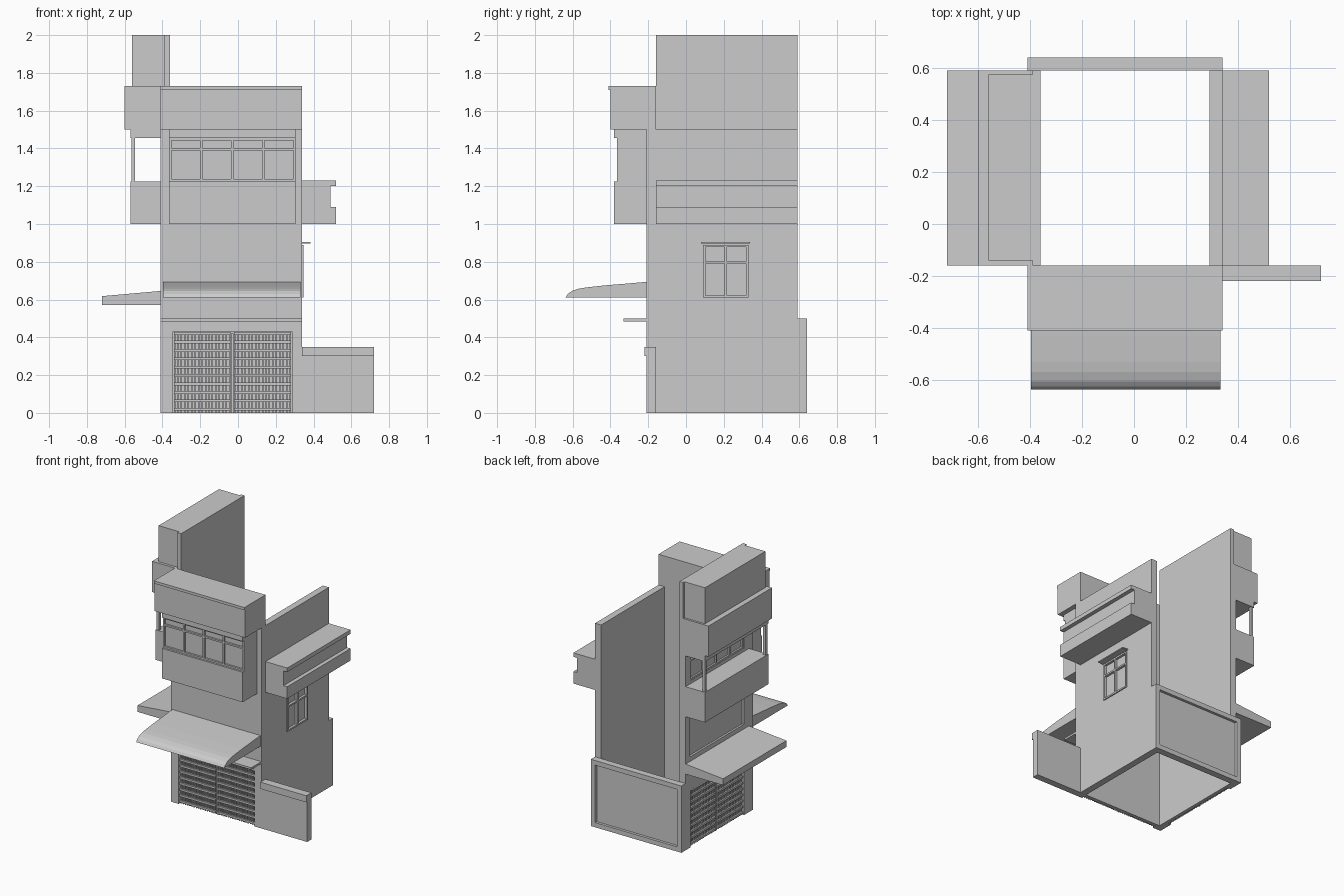
import bpy, bmesh
from mathutils import Vector, Matrix

if "Cube" in bpy.data.objects:
    bpy.data.objects.remove(bpy.data.objects["Cube"])


def mesh_object(name, bm):
    bmesh.ops.recalc_face_normals(bm, faces=bm.faces)
    me = bpy.data.meshes.new(name)
    bm.to_mesh(me)
    bm.free()
    ob = bpy.data.objects.new(name, me)
    bpy.context.collection.objects.link(ob)
    return ob


def add_box(bm, x, y, z):
    size = Vector((x[1] - x[0], y[1] - y[0], z[1] - z[0]))
    mid = Vector((x[0] + x[1], y[0] + y[1], z[0] + z[1])) / 2
    bmesh.ops.create_cube(bm, size=1, matrix=Matrix.Translation(mid) @ Matrix.Diagonal((*size, 1)))


def boxes(name, *items):
    bm = bmesh.new()
    for it in items:
        add_box(bm, *it)
    return mesh_object(name, bm)


def extrude_profile(name, pts, axis, lo, hi):
    """Profile points are (horizontal, z); axis is the direction of extrusion."""
    bm = bmesh.new()
    place = (lambda p, t: (t, p[0], p[1])) if axis == 'x' else (lambda p, t: (p[0], t, p[1]))
    a = [bm.verts.new(place(p, lo)) for p in pts]
    b = [bm.verts.new(place(p, hi)) for p in pts]
    bm.faces.new(a)
    bm.faces.new(b)
    for i in range(len(pts)):
        j = (i + 1) % len(pts)
        bm.faces.new((a[i], a[j], b[j], b[i]))
    return mesh_object(name, bm)


def carve(ob, *items):
    """Cut box-shaped recesses into a wall."""
    cutter = boxes("cutter", *items)
    mod = ob.modifiers.new("recess", 'BOOLEAN')
    mod.operation = 'DIFFERENCE'
    mod.solver = 'EXACT'
    mod.object = cutter
    bpy.context.view_layer.update()
    dg = bpy.context.evaluated_depsgraph_get()
    me = bpy.data.meshes.new_from_object(ob.evaluated_get(dg))
    ob.modifiers.clear()
    ob.data = me
    bpy.data.objects.remove(cutter)


def side(h, depth, z, on_x):
    """Box described along a wall: h along it, depth across it."""
    return (depth, h, z) if on_x else (h, depth, z)


def lattice_gate(name, h0, h1, d0, d1, on_x):
    mid_d = (d0 + d1) / 2
    items = []
    half = (h1 - h0) / 2
    for k in range(2):
        a = h0 + k * (half + 0.01)
        b = a + half - 0.01
        n = 16
        for i in range(n + 1):
            c = a + 0.004 + (b - a - 0.008) * i / n
            items.append(side((c - 0.004, c + 0.004), (mid_d, d1), (0.0, 0.42), on_x))
        for j in range(10):
            z = 0.012 + j * 0.0445
            items.append(side((a, b), (d0, mid_d + 0.001), (z, z + 0.015), on_x))
    return boxes(name, *items)


def window_frame(name, h, z, depth, on_x, panes, transom, t=0.012):
    items = [side(h, depth, (z[0], z[0] + t), on_x), side(h, depth, (z[1] - t, z[1]), on_x)]
    if transom:
        items.append(side(h, depth, (transom, transom + t), on_x))
    for i in range(panes + 1):
        c = h[0] + t / 2 + (h[1] - h[0] - t) * i / panes
        items.append(side((c - t / 2, c + t / 2), depth, z, on_x))
    return boxes(name, *items)


Y = (-0.16, 0.59)   # depth of the side walls
X = (-0.41, 0.34)   # width of the front

# walls, open at top and bottom
front = boxes("front_wall", (X, (-0.21, -0.16), (0, 1.5)))
carve(front, ((-0.345, 0.285), (-0.3, -0.185), (-0.1, 0.43)))
right = boxes("right_wall", ((0.29, 0.34), Y, (0, 1.5)))
carve(right, ((0.33, 0.4), (0.09, 0.33), (0.61, 0.89)))
left = boxes("left_wall", ((-0.41, -0.36), Y, (0, 1.6)))
carve(left, ((-0.5, -0.385), (-0.1, 0.53), (-0.1, 0.43)),
      ((-0.5, -0.395), (-0.1, 0.54), (0.68, 0.98)),
      ((-0.5, -0.395), (-0.1, 0.54), (1.25, 1.44)))
boxes("tall_left_wall", ((-0.39, -0.36), Y, (1.6, 2.0)))
back = boxes("back_wall", (X, (0.59, 0.64), (0, 0.5)))
carve(back, ((-0.375, 0.305), (0.62, 0.7), (0.035, 0.465)))

# lattice gates in front and left recesses
lattice_gate("front_gate", -0.34, 0.28, -0.207, -0.186, False)
boxes("front_gate_post", ((-0.036, -0.024), (-0.2, -0.184), (0, 0.42)))
lattice_gate("left_gate", -0.095, 0.525, -0.407, -0.386, True)
boxes("left_gate_post", ((-0.4, -0.384), (0.209, 0.221), (0, 0.42)))

# front ledge and curved canopy
boxes("front_ledge", (X, (-0.33, -0.21), (0.485, 0.5)))
canopy = extrude_profile("front_canopy", [
    (-0.205, 0.612), (-0.205, 0.694), (-0.32, 0.684), (-0.43, 0.675), (-0.53, 0.664),
    (-0.57, 0.657), (-0.605, 0.645), (-0.625, 0.63), (-0.637, 0.612)], 'x', -0.397, 0.332)
# tapered canopy on the left
extrude_profile("left_canopy", [(-0.405, 0.57), (-0.72, 0.57), (-0.72, 0.618), (-0.405, 0.646)], 'y', *Y)

# front bay with window and parapet
B = (-0.365, 0.305)
boxes("front_bay_base", (B, (-0.38, -0.2), (1.0, 1.225)))
boxes("front_bay_glass", ((-0.36, 0.30), (-0.352, -0.2), (1.22, 1.46)))
boxes("front_bay_head", (B, (-0.38, -0.2), (1.455, 1.5)))
window_frame("front_bay_window", B, (1.225, 1.455), (-0.366, -0.345), False, 4, 1.39)
boxes("front_bay_sides", *((x, (-0.366, -0.2), (1.22, 1.46)) for x in ((-0.365, -0.355), (0.295, 0.305))))
boxes("front_parapet", (X, (-0.4, -0.16), (1.5, 1.73)))
boxes("front_parapet_lip", (X, (-0.41, -0.39), (1.71, 1.73)))

# left balcony, its posts, parapet and roof block
boxes("left_balcony_base", ((-0.57, -0.405), Y, (1.0, 1.225)))
boxes("left_balcony_head", ((-0.57, -0.405), Y, (1.455, 1.5)))
boxes("left_balcony_posts", *(((-0.565, -0.545), (y, y + 0.02), (1.225, 1.455))
                              for y in (-0.155, 0.565)))
window_frame("left_balcony_window", (-0.1, 0.54), (1.25, 1.44), (-0.408, -0.394), True, 4, 1.39)
boxes("left_parapet", ((-0.6, -0.36), Y, (1.5, 1.73)))
boxes("left_roof_block", ((-0.56, -0.385), (-0.14, 0.575), (1.725, 2.0)))

# stepped cornice on the right wall
extrude_profile("right_cornice", [(0.335, 1.0), (0.52, 1.0), (0.52, 1.09), (0.49, 1.09),
                                  (0.49, 1.2), (0.52, 1.2), (0.52, 1.23), (0.335, 1.23)], 'y', *Y)
# right window with thin hood
window_frame("right_window", (0.09, 0.33), (0.61, 0.89), (0.329, 0.348), True, 2, 0.79)
boxes("right_window_hood", ((0.335, 0.385), (0.08, 0.34), (0.896, 0.904)))

# garden wall with coping
boxes("garden_wall", ((0.34, 0.72), (-0.21, -0.16), (0, 0.3)))
boxes("garden_wall_coping", ((0.34, 0.72), (-0.22, -0.16), (0.3, 0.35)))
